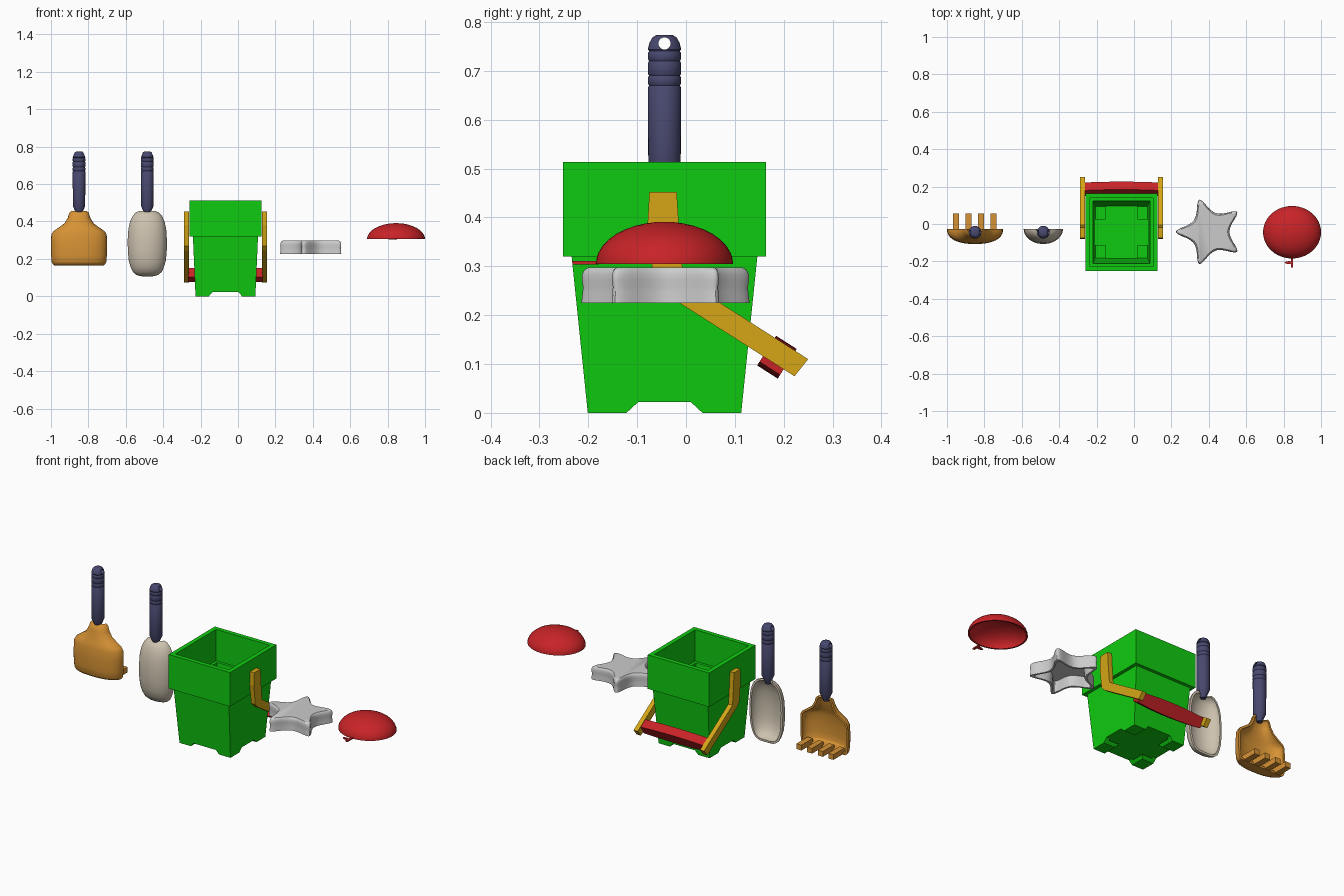
import bpy, bmesh, math
from mathutils import Vector as V

if "Cube" in bpy.data.objects:
    bpy.data.objects.remove(bpy.data.objects["Cube"])


def material(name, rgb):
    m = bpy.data.materials.new(name)
    m.diffuse_color = (*rgb, 1)
    m.use_nodes = True
    m.node_tree.nodes["Principled BSDF"].inputs["Base Color"].default_value = m.diffuse_color
    return m


GREEN = material("bucket green", (0.005, 0.6, 0.005))
RED = material("toy red", (0.58, 0.017, 0.02))
YELLOW = material("yellow", (0.66, 0.38, 0.008))
ORANGE = material("orange", (0.68, 0.29, 0.035))
BEIGE = material("beige", (0.61, 0.54, 0.43))
GREY = material("silver grey", (0.6, 0.6, 0.6))
NAVY = material("navy", (0.065, 0.065, 0.16))
CY = -0.044          # common centre line of the set in y


def finish(name, bm, mat, smooth=None):
    me = bpy.data.meshes.new(name)
    bm.to_mesh(me)
    bm.free()
    ob = bpy.data.objects.new(name, me)
    bpy.context.collection.objects.link(ob)
    if mat:
        me.materials.append(mat)
    bpy.ops.object.select_all(action='DESELECT')
    ob.select_set(True)
    bpy.context.view_layer.objects.active = ob
    if smooth:
        bpy.ops.object.shade_smooth_by_angle(angle=math.radians(smooth))
    return ob


def loft(name, rings, mat, smooth=None):
    """Closed skin through equal-length rings, capped at both ends."""
    bm = bmesh.new()
    vs = [[bm.verts.new(p) for p in r] for r in rings]
    n = len(rings[0])
    for a, b in zip(vs, vs[1:]):
        for i in range(n):
            j = (i + 1) % n
            bm.faces.new((a[i], a[j], b[j], b[i]))
    bm.faces.new(vs[0])
    bm.faces.new(vs[-1])
    bmesh.ops.recalc_face_normals(bm, faces=bm.faces)
    return finish(name, bm, mat, smooth)


def rect(cx, cy, hx, hy, z):
    return [V((cx + a * hx, cy + b * hy, z)) for a, b in ((-1, -1), (1, -1), (1, 1), (-1, 1))]


def box(name, x0, x1, y0, y1, z0, z1, mat):
    c = ((x0 + x1) / 2, (y0 + y1) / 2, (x1 - x0) / 2, (y1 - y0) / 2)
    return loft(name, [rect(*c, z0), rect(*c, z1)], mat)


def lathe(name, cx, profile, mat, n=32, sy=1.0, smooth=35):
    ang = [2 * math.pi * i / n for i in range(n)]
    return loft(name, [[V((cx + r * math.cos(a), CY + sy * r * math.sin(a), z)) for a in ang]
                       for r, z in profile], mat, smooth)


def apply_modifiers(ob):
    bpy.context.view_layer.objects.active = ob
    for m in list(ob.modifiers):
        bpy.ops.object.modifier_apply(modifier=m.name)


def cut(ob, cutter):
    cutter.hide_render = True
    m = ob.modifiers.new("cut", 'BOOLEAN')
    m.operation, m.solver, m.object = 'DIFFERENCE', 'EXACT', cutter
    apply_modifiers(ob)
    bpy.data.objects.remove(cutter)


# ---- Rake and shovel grips: turned rods with grooves and a hanging hole
def tool_grip(name, cx):
    prof = [(0.014, 0.435), (0.02, 0.452), (0.033, 0.482)]
    for z in (0.67, 0.69, 0.72, 0.74):
        prof += [(0.034, z - 0.004), (0.0315, z), (0.034, z + 0.004)]
    prof += [(0.031, 0.757), (0.025, 0.768), (0.017, 0.773)]
    ob = lathe(name, cx, prof, NAVY)
    ring = [(CY + 0.0125 * math.cos(k * math.pi / 10), 0.756 + 0.0125 * math.sin(k * math.pi / 10))
            for k in range(20)]
    cut(ob, loft("hole_cutter", [[V((cx + s, y, z)) for y, z in ring] for s in (-0.1, 0.1)], None))


# ---- Scoops: rows of (height, half width, depth), open to the back
def scoop(name, cx, rows, mat, power, n=24, y_rim=-0.027):
    bm = bmesh.new()
    grid = []
    for z, w, d in rows:
        line = []
        for i in range(n + 1):
            a = math.pi * i / n
            c, s = math.cos(a), max(math.sin(a), 0)
            x = -math.copysign(abs(c) ** power, c) * w
            line.append(bm.verts.new((cx + x, y_rim - d * s ** power, z)))
        grid.append(line)
    for a, b in zip(grid, grid[1:]):
        for i in range(n):
            bm.faces.new((a[i], b[i], b[i + 1], a[i + 1]))
    ob = finish(name, bm, mat)
    m = ob.modifiers.new("wall", 'SOLIDIFY')
    m.thickness, m.offset = 0.012, -1
    apply_modifiers(ob)
    bpy.ops.object.shade_smooth_by_angle(angle=math.radians(50))


RX, SX = -0.85, -0.485
tool_grip("rake_grip", RX)
tool_grip("shovel_grip", SX)
scoop("rake_head", RX, [(0.457, 0.04, 0.025), (0.447, 0.052, 0.04), (0.42, 0.06, 0.048),
                        (0.39, 0.078, 0.056), (0.365, 0.112, 0.065), (0.348, 0.137, 0.071),
                        (0.33, 0.148, 0.075), (0.28, 0.15, 0.08), (0.22, 0.149, 0.08),
                        (0.185, 0.146, 0.077), (0.172, 0.141, 0.07), (0.166, 0.134, 0.055),
                        (0.165, 0.132, 0.0)], ORANGE, 0.85)
for k, x in enumerate((-0.951, -0.885, -0.817, -0.75)):
    box(f"rake_tooth_{k + 1}", x - 0.016, x + 0.016, -0.045, 0.057, 0.167, 0.197, ORANGE)
scoop("shovel_head", SX, [(0.457, 0.04, 0.02), (0.449, 0.06, 0.038), (0.43, 0.078, 0.052),
                          (0.4, 0.092, 0.065), (0.36, 0.101, 0.075), (0.3, 0.105, 0.08),
                          (0.24, 0.104, 0.08), (0.19, 0.099, 0.075), (0.155, 0.089, 0.065),
                          (0.13, 0.077, 0.05), (0.115, 0.06, 0.032), (0.108, 0.04, 0.012),
                          (0.107, 0.03, 0.0)], BEIGE, 1.0)

# ---- Bucket: square tapered body with a wide rim, hollow, on corner feet
BX = -0.067
bucket = loft("bucket", [rect(BX, CY, *r) for r in (
    (0.16, 0.157, 0), (0.174, 0.19, 0.32), (0.193, 0.208, 0.32), (0.193, 0.208, 0.513),
    (0.168, 0.183, 0.513), (0.168, 0.183, 0.335), (0.152, 0.168, 0.335), (0.14, 0.138, 0.015))], GREEN)
for along_x in (True, False):
    lo, hi = (0.079, 0.054) if along_x else (0.09, 0.07)
    prof = ((-lo, -0.001), (lo, -0.001), (hi, 0.022), (-hi, 0.022))
    cut(bucket, loft("foot_cutter", [
        [V((BX + s, CY + t, z)) if along_x else V((BX + t, CY + s, z)) for t, z in prof]
        for s in (-0.3, 0.3)], None))
box("floor_bar_x", BX - 0.147, BX + 0.147, CY - 0.072, CY + 0.072, 0.022, 0.045, GREEN)
box("floor_bar_y", BX - 0.085, BX + 0.085, CY - 0.145, CY + 0.145, 0.022, 0.0452, GREEN)

# ---- Bucket carrying handle: two bent arms and a swollen red grip
arm = [(-0.075, 0.452), (-0.019, 0.452), (-0.013, 0.36), (-0.005, 0.273), (0.25, 0.11),
       (0.222, 0.075), (-0.045, 0.245), (-0.066, 0.268), (-0.079, 0.38)]
for side, s in (("left", -1), ("right", 1)):
    loft(f"handle_arm_{side}", [[V((BX + s * o, y, z)) for y, z in arm] for o in (0.196, 0.222)], YELLOW)
along, across, mid = V((0, 0.843, -0.538)), V((0, 0.538, 0.843)), V((BX, 0.186, 0.114))
loft("handle_grip", [[mid + V((0.2 * u, 0, 0)) + along * a * 0.025 + across * b * (0.036 - 0.009 * u * u)
                      for a, b in ((-1, -1), (1, -1), (1, 1), (-1, 1))]
                     for u in [k / 5 - 1 for k in range(11)]], RED, 30)

# ---- Star sand mould: rounded five-point outline, hollow underneath
pts = []
for k in range(10):
    a = math.pi + k * math.pi / 5
    r = 0.09 if k % 2 else 0.207
    pts.append(V((r * math.cos(a), r * math.sin(a), 0)))
for f in (0.2, 0.25, 0.25):
    nxt = pts[1:] + pts[:1]
    pts = [q for p, n in zip(pts, nxt) for q in (p.lerp(n, f), p.lerp(n, 1 - f))]
loft("star_mould", [[V((0.405 + p.x * s, -0.042 + p.y * s, z)) for p in pts] for s, z in (
    (0.85, 0.284), (0.88, 0.225), (1, 0.225), (0.985, 0.247), (0.98, 0.258), (0.995, 0.272),
    (0.99, 0.284), (0.965, 0.293), (0.91, 0.298))], GREY, 40)

# ---- Round fruit mould: hollow half ellipsoid with stem and leaf
DX = 0.845
arc = [math.radians(a) for a in (89, 82, 74, 65, 55, 45, 35, 25, 15, 7, 0)]
lathe("fruit_mould", DX, [(0.146 * math.cos(a), 0.305 + 0.077 * math.sin(a)) for a in arc]
      + [(0.155 * math.cos(a), 0.305 + 0.086 * math.sin(a)) for a in reversed(arc)],
      RED, n=48, sy=0.905, smooth=40)
box("fruit_stem", DX - 0.006, DX + 0.006, -0.232, -0.178, 0.304, 0.311, RED)
leaf = [(0, -0.207), (-0.012, -0.198), (-0.03, -0.2), (-0.04, -0.207), (-0.03, -0.213), (-0.012, -0.214)]
loft("fruit_leaf", [[V((DX + x, y, z)) for x, y in leaf] for z in (0.304, 0.31)], RED)
